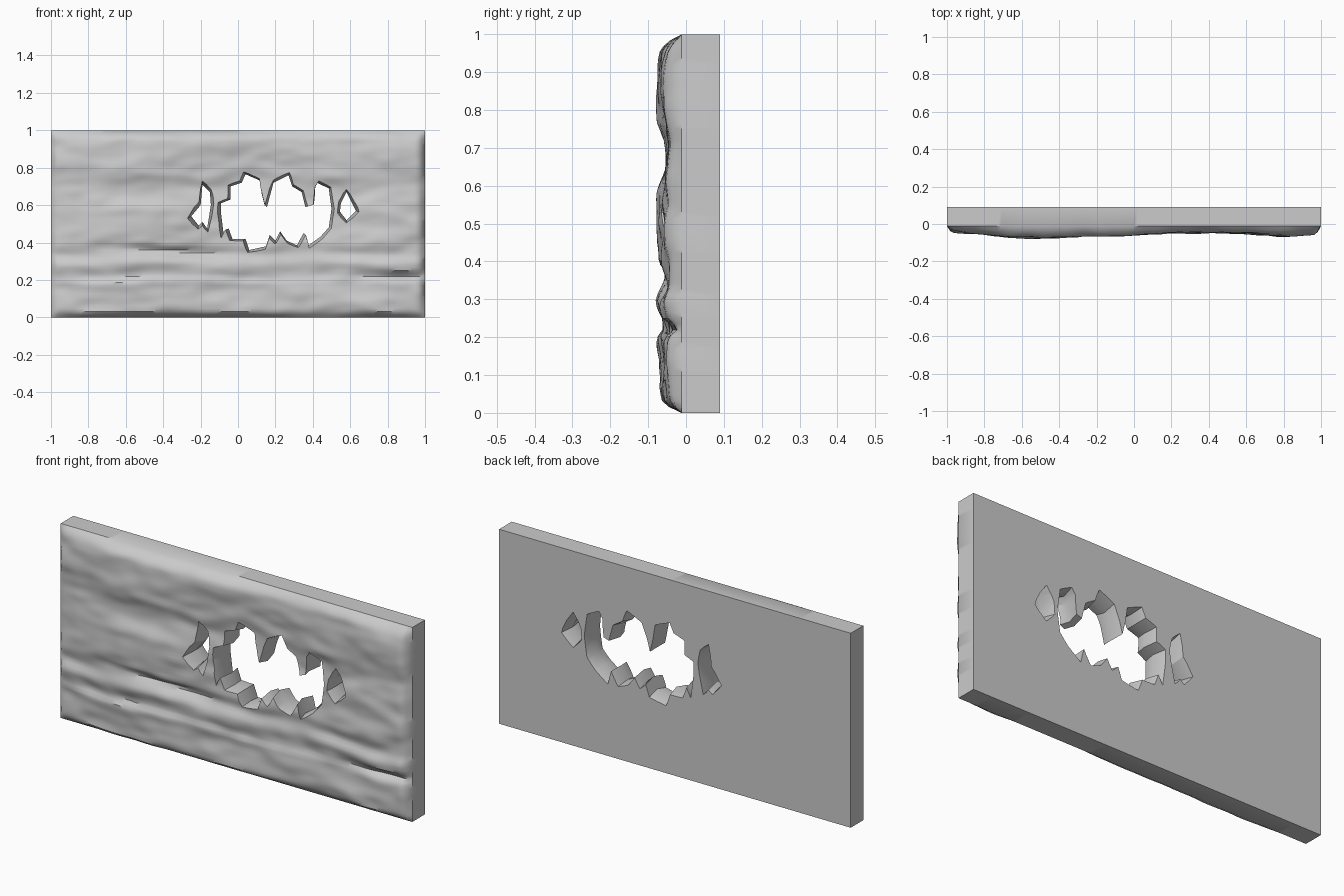
import bpy, bmesh
from math import exp
from mathutils import Vector, noise

if "Cube" in bpy.data.objects:
    bpy.data.objects.remove(bpy.data.objects["Cube"])

BACK = 0.09


def lerp_table(table, t):
    for (a, va), (b, vb) in zip(table, table[1:]):
        if t <= b:
            k = (t - a) / (b - a)
            k = k * k * (3 - 2 * k)
            return va + (vb - va) * k
    return table[-1][1]


# Broad swelling of the rock face along x and its horizontal layers along z
SWELL = [(-1, .035), (-.88, .046), (-.62, .066), (-.48, .068), (-.2, .056),
         (.1, .05), (.4, .043), (.6, .046), (.8, .056), (.95, .05), (1, .04)]
LAYERS = [(0, .95), (.1, 1), (.19, 1.05), (.215, .88), (.29, 1.12), (.34, .85),
          (.4, 1.1), (.55, 1.08), (.69, .82), (.77, 1.05), (.9, 1.05), (1, .95)]


def depth(x, z):
    wav = 0.03 * noise.noise((x * 2.2, 5, z * 1.5))
    d = lerp_table(SWELL, x) * lerp_table(LAYERS, min(1, max(0, z + wav)))
    d += .012 * noise.noise((x * 3, 1.3, z * 9)) + .007 * noise.noise((x * 8, 7.1, z * 18))
    # sunken area round the hole, ledge on the left, crack on the right
    d -= .016 * exp(-(((x - .2) / .42) ** 2 + ((z - .57) / .22) ** 2) ** 2)
    d -= .018 * exp(-((x + .4) / .25) ** 2 - ((z - .36 + .06 * (x + .4)) / .018) ** 2)
    d -= .03 * exp(-((x - .87) / .15) ** 2 - ((z - .225) / .012) ** 2)
    # rolled outer edges
    e = min((1 - abs(x)) / .035, z / .04, (1 - z) / .05, 1)
    roll = 1 - (1 - e) ** 2
    return min(.09, .012 + (max(d, .015) - .012) * roll)


def make_object(name, bm):
    bmesh.ops.recalc_face_normals(bm, faces=bm.faces[:])
    me = bpy.data.meshes.new(name)
    bm.to_mesh(me)
    bm.free()
    ob = bpy.data.objects.new(name, me)
    bpy.context.collection.objects.link(ob)
    return ob


# Rough stone front closed by flat sides and a flat back
bm = bmesh.new()
bmesh.ops.create_grid(bm, x_segments=110, y_segments=64, size=1)
for v in bm.verts:
    x, z = v.co.x, (v.co.y + 1) / 2
    v.co = (x, -depth(x, z), z)
rim = [e for e in bm.edges if e.is_boundary]
ext = bmesh.ops.extrude_edge_only(bm, edges=rim)["geom"]
for g in ext:
    if isinstance(g, bmesh.types.BMVert):
        g.co.y = BACK
bmesh.ops.contextual_create(bm, geom=[g for g in ext if isinstance(g, bmesh.types.BMEdge)])
wall = make_object("broken_wall", bm)

# Jagged outlines of the three breaks (x, z)
HOLES = [
    [(-.09, .55), (-.09, .61), (-.04, .63), (-.04, .70), (.02, .72), (.04, .765),
     (.12, .73), (.155, .59), (.19, .72), (.27, .76), (.29, .70), (.34, .67),
     (.36, .59), (.39, .60), (.40, .69), (.42, .72), (.485, .69), (.50, .58),
     (.485, .48), (.44, .43), (.37, .38), (.35, .45), (.315, .385), (.26, .41),
     (.225, .46), (.20, .41), (.17, .44), (.15, .38), (.06, .36), (.04, .42),
     (-.03, .42), (-.05, .475), (-.075, .43)],
    [(-.19, .71), (-.15, .67), (-.145, .60), (-.165, .475), (-.19, .51),
     (-.21, .49), (-.25, .54), (-.20, .60)],
    [(.58, .67), (.615, .60), (.63, .57), (.58, .52), (.545, .565), (.55, .61)],
]


def hole_cutter(name, outline):
    bm = bmesh.new()
    mid = sum((Vector(p) for p in outline), Vector((0, 0))) / len(outline)
    rings = []
    # flared towards both faces, narrowest inside the wall
    for y, grow in ((-.15, .045), (.02, 0), (.15, .03)):
        ring = []
        for p in outline:
            q = Vector(p)
            q += (q - mid).normalized() * grow
            ring.append(bm.verts.new((q.x, y, q.y)))
        rings.append(ring)
    n = len(outline)
    for a, b in zip(rings, rings[1:]):
        for i in range(n):
            j = (i + 1) % n
            bm.faces.new((a[i], a[j], b[j], b[i]))
    bm.faces.new(rings[0])
    bm.faces.new(rings[-1])
    bmesh.ops.triangulate(bm, faces=bm.faces[:])
    ob = make_object(name, bm)
    ob.hide_render = True
    return ob


# Break the holes through the wall
bpy.context.view_layer.objects.active = wall
wall.select_set(True)
for i, outline in enumerate(HOLES):
    cutter = hole_cutter(f"hole_cutter_{i}", outline)
    mod = wall.modifiers.new("hole", 'BOOLEAN')
    mod.operation = 'DIFFERENCE'
    mod.solver = 'EXACT'
    mod.object = cutter
    bpy.ops.object.modifier_apply(modifier=mod.name)
    bpy.data.objects.remove(cutter)

bpy.ops.object.shade_smooth_by_angle(angle=0.6)
